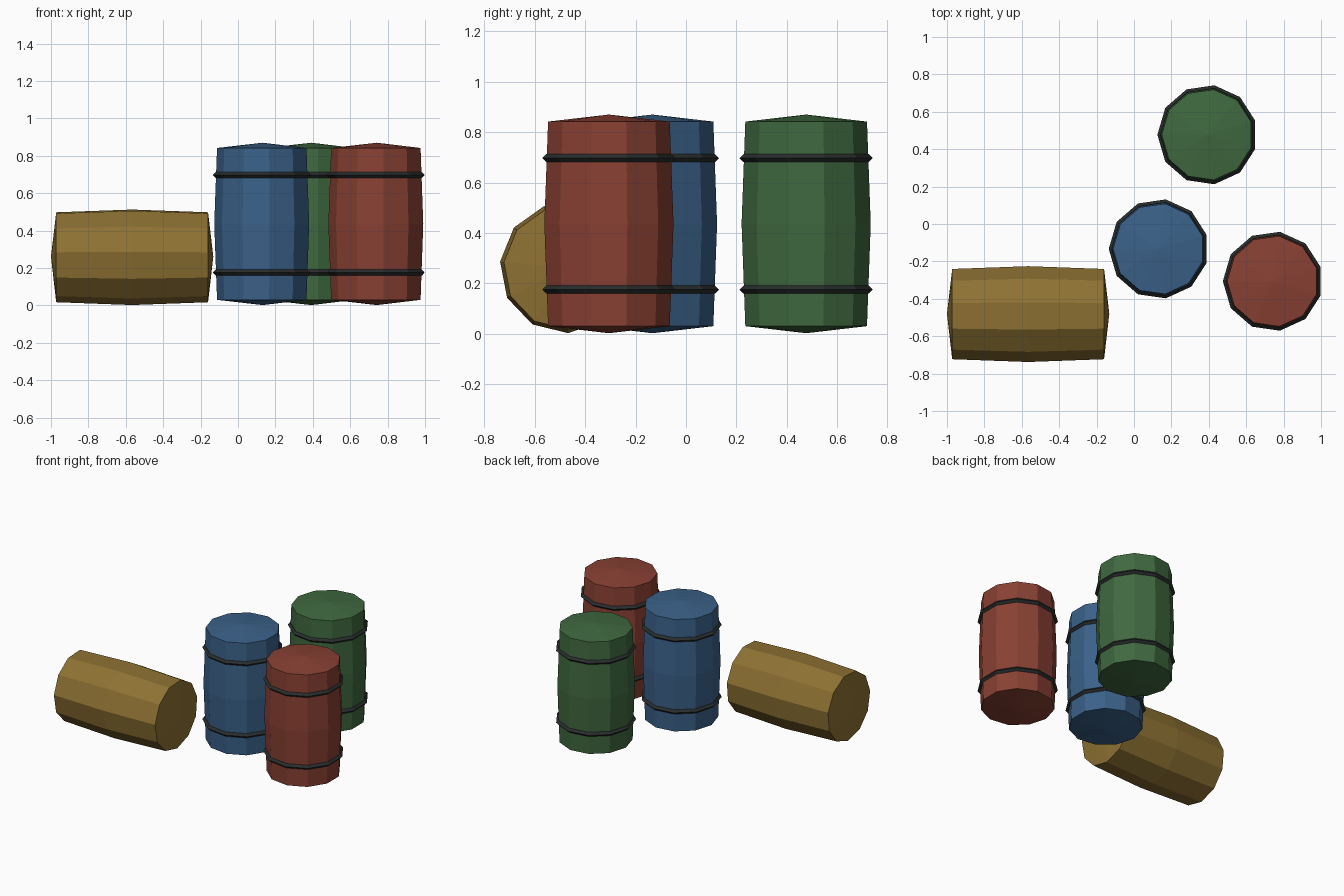
import bpy, bmesh, math
from mathutils import Matrix, Vector

if "Cube" in bpy.data.objects:
    bpy.data.objects.remove(bpy.data.objects["Cube"])

SIDES = 11


def material(name, rgb):
    m = bpy.data.materials.new(name)
    m.diffuse_color = (*rgb, 1)
    m.use_nodes = True
    m.node_tree.nodes["Principled BSDF"].inputs["Base Color"].default_value = m.diffuse_color
    return m


RED = material("red paint", (0.25, 0.052, 0.033))
BLUE = material("blue paint", (0.043, 0.12, 0.25))
GREEN = material("green paint", (0.05, 0.14, 0.05))
YELLOW = material("ochre paint", (0.27, 0.165, 0.033))
IRON = material("dark iron", (0.022, 0.026, 0.026))


def lathe(name, profile, mat, closed=False, matrix=Matrix()):
    """Revolve (radius, height) points; radius 0 makes a single apex point."""
    bm = bmesh.new()
    rings = []
    for r, z in profile:
        if r == 0:
            rings.append([bm.verts.new((0, 0, z))] * SIDES)
        else:
            rings.append([bm.verts.new((-r * math.cos(math.tau * i / SIDES),
                                        -r * math.sin(math.tau * i / SIDES), z))
                          for i in range(SIDES)])
    pairs = list(zip(rings, rings[1:]))
    if closed:
        pairs.append((rings[-1], rings[0]))
    for a, b in pairs:
        for i in range(SIDES):
            j = (i + 1) % SIDES
            bm.faces.new(list(dict.fromkeys((a[i], a[j], b[j], b[i]))))
    bmesh.ops.recalc_face_normals(bm, faces=bm.faces)
    mesh = bpy.data.meshes.new(name)
    bm.to_mesh(mesh)
    bm.free()
    mesh.materials.append(mat)
    ob = bpy.data.objects.new(name, mesh)
    ob.matrix_world = matrix
    bpy.context.collection.objects.link(ob)
    return ob


# Bulging barrel with shallow conical ends, centred on its own middle
BARREL = [(0, -0.434), (0.244, -0.406), (0.259, 0), (0.244, 0.406), (0, 0.434)]
# Diamond-section hoop
HOOP = [(0.267, 0), (0.251, 0.016), (0.235, 0), (0.251, -0.016)]

# Standing barrels, each with two hoops
for colour, mat, x, y in (("blue", BLUE, 0.132, -0.133),
                          ("green", GREEN, 0.392, 0.477),
                          ("red", RED, 0.742, -0.306)):
    lathe(f"{colour}_barrel", BARREL, mat,
          matrix=Matrix.Translation((x, y, 0.436)))
    for part, dz in (("lower", -0.261), ("upper", 0.261)):
        lathe(f"{colour}_{part}_hoop", HOOP, IRON, closed=True,
              matrix=Matrix.Translation((x, y, 0.436 + dz)))

# Barrel lying on its side along x, rolled slightly
lying = (Matrix.Translation((-0.566, -0.48, 0.261))
         @ Matrix.Rotation(math.radians(2.7), 4, 'X')
         @ Matrix.Rotation(math.radians(-90), 4, 'Y'))
lathe("lying_barrel", BARREL, YELLOW, matrix=lying)
